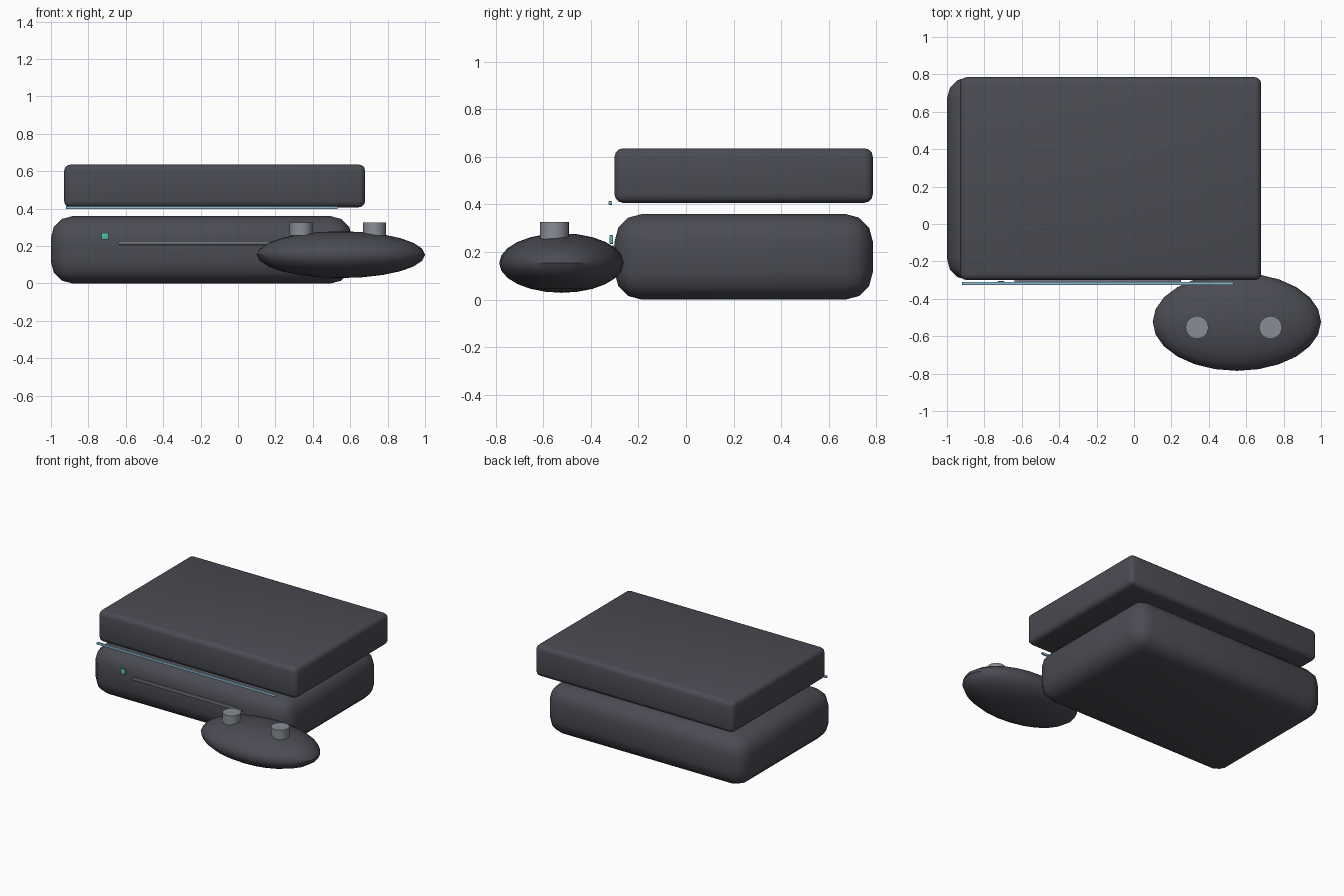
import bpy
import math

if "Cube" in bpy.data.objects:
    bpy.data.objects.remove(bpy.data.objects["Cube"])


def material(name, rgb):
    m = bpy.data.materials.new(name)
    m.diffuse_color = (*rgb, 1)
    m.use_nodes = True
    m.node_tree.nodes["Principled BSDF"].inputs["Base Color"].default_value = m.diffuse_color
    return m


dark = material("charcoal", (0.07, 0.072, 0.088))
grey = material("mid_grey", (0.25, 0.27, 0.30))
slot_grey = material("slot_grey", (0.17, 0.175, 0.20))
blue = material("pale_blue", (0.28, 0.50, 0.66))
green = material("teal", (0.10, 0.50, 0.40))


def finish(name, mat):
    ob = bpy.context.object
    ob.name = name
    ob.data.materials.append(mat)
    bpy.ops.object.shade_smooth_by_angle(angle=math.radians(40))
    return ob


def box(name, lo, hi, bevel, segments, mat):
    """Rounded box between two corners."""
    bpy.ops.mesh.primitive_cube_add(
        size=1, location=[(a + b) / 2 for a, b in zip(lo, hi)])
    ob = bpy.context.object
    ob.scale = [b - a for a, b in zip(lo, hi)]
    bpy.ops.object.transform_apply(location=False, rotation=False, scale=True)
    mod = ob.modifiers.new("bevel", 'BEVEL')
    mod.width, mod.segments = bevel, segments
    bpy.ops.object.modifier_apply(modifier=mod.name)
    return finish(name, mat)


# Console: two stacked slabs, the upper one shifted right with a gap
box("lower_body", (-1.0, -0.30, 0.0), (0.61, 0.785, 0.36), 0.115, 3, dark)
box("upper_body", (-0.93, -0.30, 0.407), (0.68, 0.785, 0.636), 0.035, 3, dark)

# Front details
box("light_strip", (-0.92, -0.326, 0.398), (0.533, -0.31, 0.414), 0.004, 2, blue)
box("disc_slot", (-0.64, -0.312, 0.207), (0.25, -0.296, 0.228), 0.004, 2, slot_grey)
box("power_light", (-0.73, -0.322, 0.234), (-0.692, -0.306, 0.271), 0.004, 2, green)

# Controller body
bpy.ops.mesh.primitive_uv_sphere_add(segments=24, ring_count=12, radius=1,
                                     location=(0.55, -0.523, 0.154))
bpy.context.object.scale = (0.45, 0.262, 0.125)
bpy.ops.object.transform_apply(location=False, rotation=False, scale=True)
finish("controller_body", dark)

# Thumb sticks
for side, x in (("left", 0.337), ("right", 0.73)):
    bpy.ops.mesh.primitive_cylinder_add(vertices=24, radius=0.061, depth=0.07,
                                        location=(x, -0.553, 0.291))
    finish(side + "_thumb_stick", grey)
